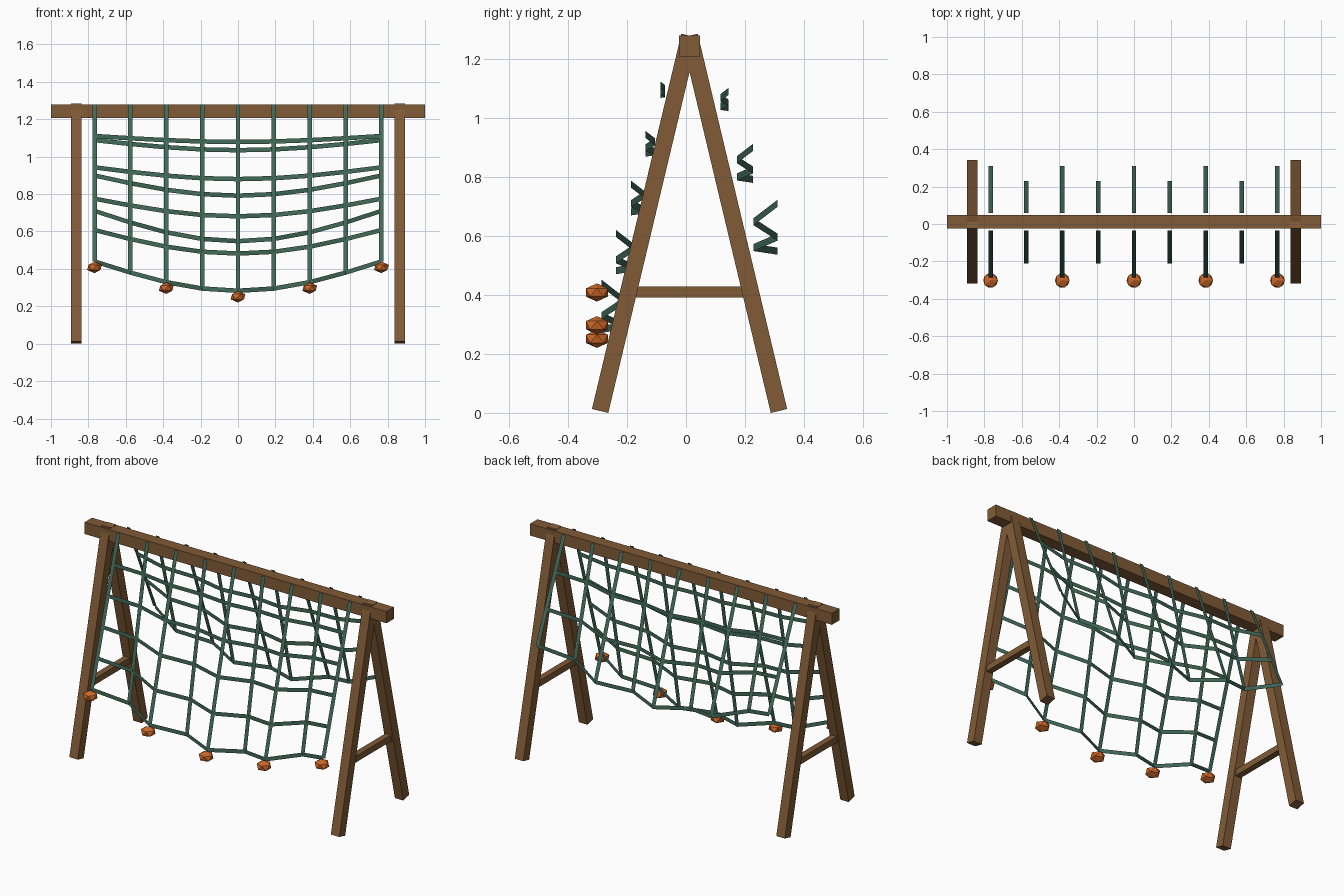
import bpy, bmesh, math
from mathutils import Vector

if "Cube" in bpy.data.objects:
    bpy.data.objects.remove(bpy.data.objects["Cube"], do_unlink=True)

MID = 0.012          # y of the beam centre line
TOP = 1.278          # top of the frame
HALF_SPAN = 0.767    # half width of the nets
STRANDS = 9
ROPE = 0.012         # half width of a rope ribbon


def material(name, color):
    m = bpy.data.materials.new(name)
    m.use_nodes = True
    rgba = (*color, 1)
    m.diffuse_color = rgba
    bsdf = m.node_tree.nodes["Principled BSDF"]
    bsdf.inputs["Base Color"].default_value = rgba
    bsdf.inputs["Roughness"].default_value = 0.9
    return m


wood = material("brown wood", (0.22, 0.105, 0.038))
green = material("green rope", (0.055, 0.145, 0.105))
orange = material("orange float", (0.62, 0.14, 0.022))


def finish(name, bm, mat):
    mesh = bpy.data.meshes.new(name)
    bm.to_mesh(mesh)
    bm.free()
    mesh.materials.append(mat)
    ob = bpy.data.objects.new(name, mesh)
    bpy.context.collection.objects.link(ob)
    return ob


def box(name, center, size, tilt=0):
    bm = bmesh.new()
    bmesh.ops.create_cube(bm, size=1)
    bmesh.ops.scale(bm, vec=size, verts=bm.verts)
    ob = finish(name, bm, wood)
    ob.location = center
    ob.rotation_euler.x = tilt
    return ob


# Timber frame: beam, splayed legs and cross braces
box("top_beam", (0, MID, 1.243), (2, 0.071, 0.07))
SPREAD, FOOT = 0.303, 0.0065
length = math.hypot(SPREAD, TOP - FOOT)
angle = math.atan2(SPREAD, TOP - FOOT)
for side, x in (("left", 0.866), ("right", -0.866)):
    for end, s in (("front", -1), ("back", 1)):
        box(f"{side}_{end}_leg", (x, MID + s * SPREAD / 2, (TOP + FOOT) / 2),
            (0.056, 0.057, length), s * angle)
    box(f"{side}_cross_brace", (x, MID, 0.41), (0.037, 0.4, 0.037))


def net_point(s, rows, k, i, drop, sag, out_even, out_odd):
    """Node of the net in row k on strand i; s is -1 in front, 1 behind."""
    x = -HALF_SPAN + 2 * HALF_SPAN * i / (STRANDS - 1)
    t = k / rows
    out = 0.048 + t * ((out_odd if i % 2 else out_even) - 0.048)
    fall = drop + sag * math.sin(math.pi * i / (STRANDS - 1))
    return Vector((x, MID + s * out, TOP - t * fall))


def ribbon(bm, a, b, across):
    bm.faces.new([bm.verts.new(p) for p in
                  (a - across, b - across, b + across, a + across)])


def net(name, *shape):
    s, rows, rest = shape[0], shape[1], shape[2:]
    bm = bmesh.new()
    # Hanging strands
    for i in range(STRANDS):
        ribbon(bm, net_point(s, rows, 0, i, *rest),
               net_point(s, rows, rows, i, *rest), Vector((ROPE, 0, 0)))
    # Sagging cross ropes
    for k in range(1, rows + 1):
        for i in range(STRANDS - 1):
            ribbon(bm, net_point(s, rows, k, i, *rest),
                   net_point(s, rows, k, i + 1, *rest), Vector((0, 0, ROPE)))
    finish(name, bm, green)


front = (-1, 5, 0.838, 0.157, 0.299, 0.222)
back = (1, 3, 0.568, 0.162, 0.298, 0.217)
net("front_net", *front)
net("back_net", *back)

# Faceted floats along the lower edge of the front net
for n, i in enumerate(range(0, STRANDS, 2)):
    bm = bmesh.new()
    bmesh.ops.create_icosphere(bm, subdivisions=1, radius=0.044)
    bmesh.ops.scale(bm, vec=(1, 1, 0.7), verts=bm.verts)
    ob = finish(f"float_{n + 1}", bm, orange)
    ob.location = net_point(-1, 5, 5, i, *front[2:]) + Vector((0, -0.015, -0.032))
